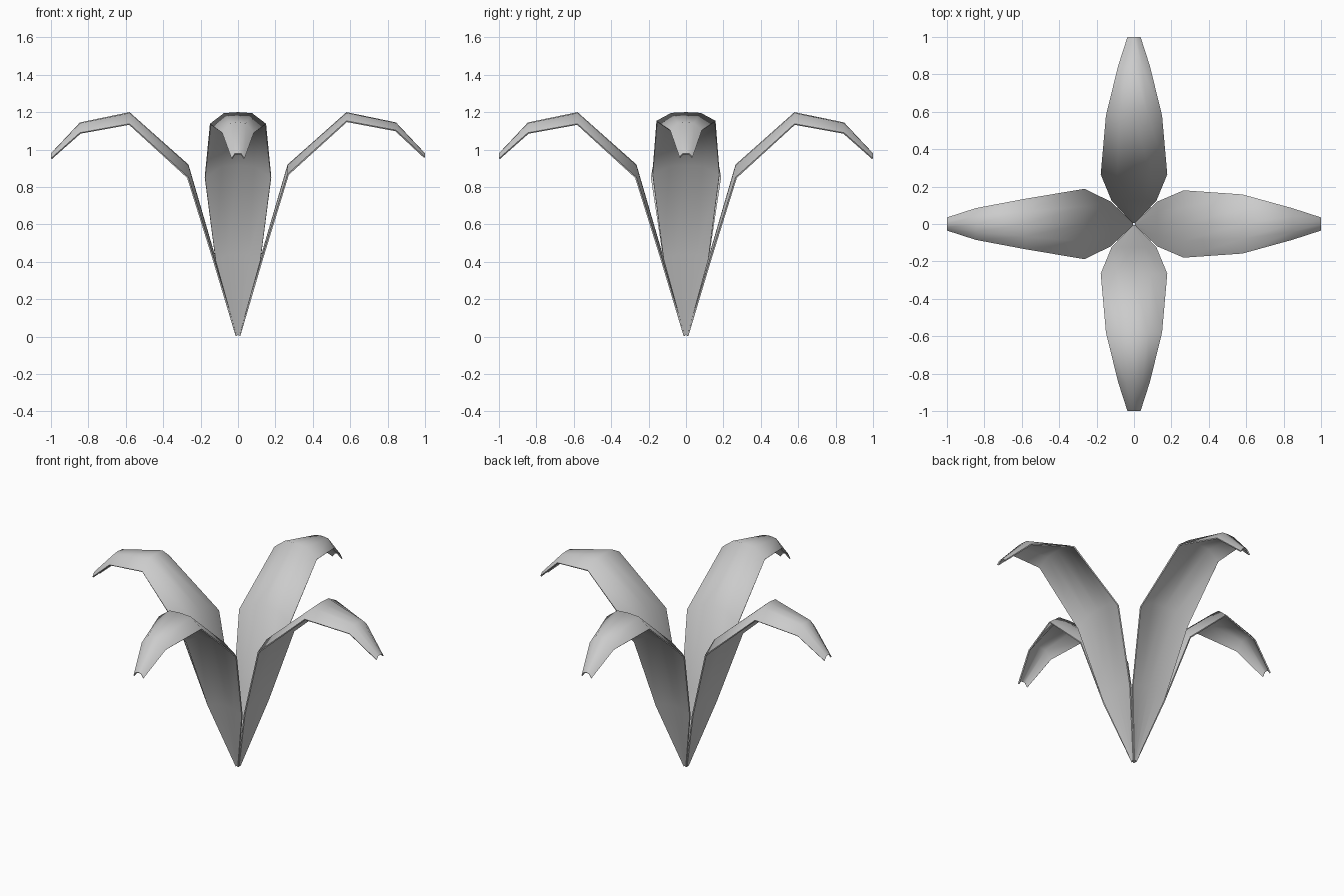
import bpy
import math
from mathutils import Matrix

if "Cube" in bpy.data.objects:
    bpy.data.objects.remove(bpy.data.objects["Cube"])

# Leaf stations: distance from stem, ridge height, half width, edge droop
STATIONS = [
    (0.005, 0.01, 0.008, 0.005),
    (0.125, 0.44, 0.12, 0.035),
    (0.265, 0.92, 0.178, 0.068),
    (0.58, 1.20, 0.15, 0.062),
    (0.845, 1.145, 0.085, 0.055),
    (1.0, 0.98, 0.035, 0.027),
]
# Cross-section: fraction of half width, fraction of droop
SECTION = [(-1, 1), (-0.5, 0.08), (0, 0), (0.5, 0.08), (1, 1)]


def make_leaf(name, angle, wide=0.0, mid=0.0, flat=1.0):
    """Arched leaf blade; wide and mid adjust the two broadest stations."""
    verts = []
    for i, (r, z, w, droop) in enumerate(STATIONS):
        w += {2: wide, 3: mid}.get(i, 0)
        verts += [(r, w * s, z - droop * flat * d) for s, d in SECTION]
    n = len(SECTION)
    faces = [(i * n + j, (i + 1) * n + j, (i + 1) * n + j + 1, i * n + j + 1)
             for i in range(len(STATIONS) - 1) for j in range(n - 1)]
    mesh = bpy.data.meshes.new(name)
    mesh.from_pydata(verts, [], faces)
    mesh.transform(Matrix.Rotation(angle, 4, 'Z'))
    mesh.update()
    obj = bpy.data.objects.new(name, mesh)
    bpy.context.collection.objects.link(obj)

    # Thin blade with a softly shaded surface
    solid = obj.modifiers.new("thickness", 'SOLIDIFY')
    solid.thickness = 0.008
    solid.offset = -1
    bpy.context.view_layer.objects.active = obj
    obj.select_set(True)
    bpy.ops.object.modifier_apply(modifier=solid.name)
    bpy.ops.object.shade_smooth_by_angle(angle=math.radians(60))
    obj.select_set(False)
    return obj


# Four leaves around the base
make_leaf("leaf_right", 0, 0.002, 0.008, 0.75)
make_leaf("leaf_back", math.pi / 2)
make_leaf("leaf_left", math.pi, 0.01, -0.015)
make_leaf("leaf_front", -math.pi / 2)
